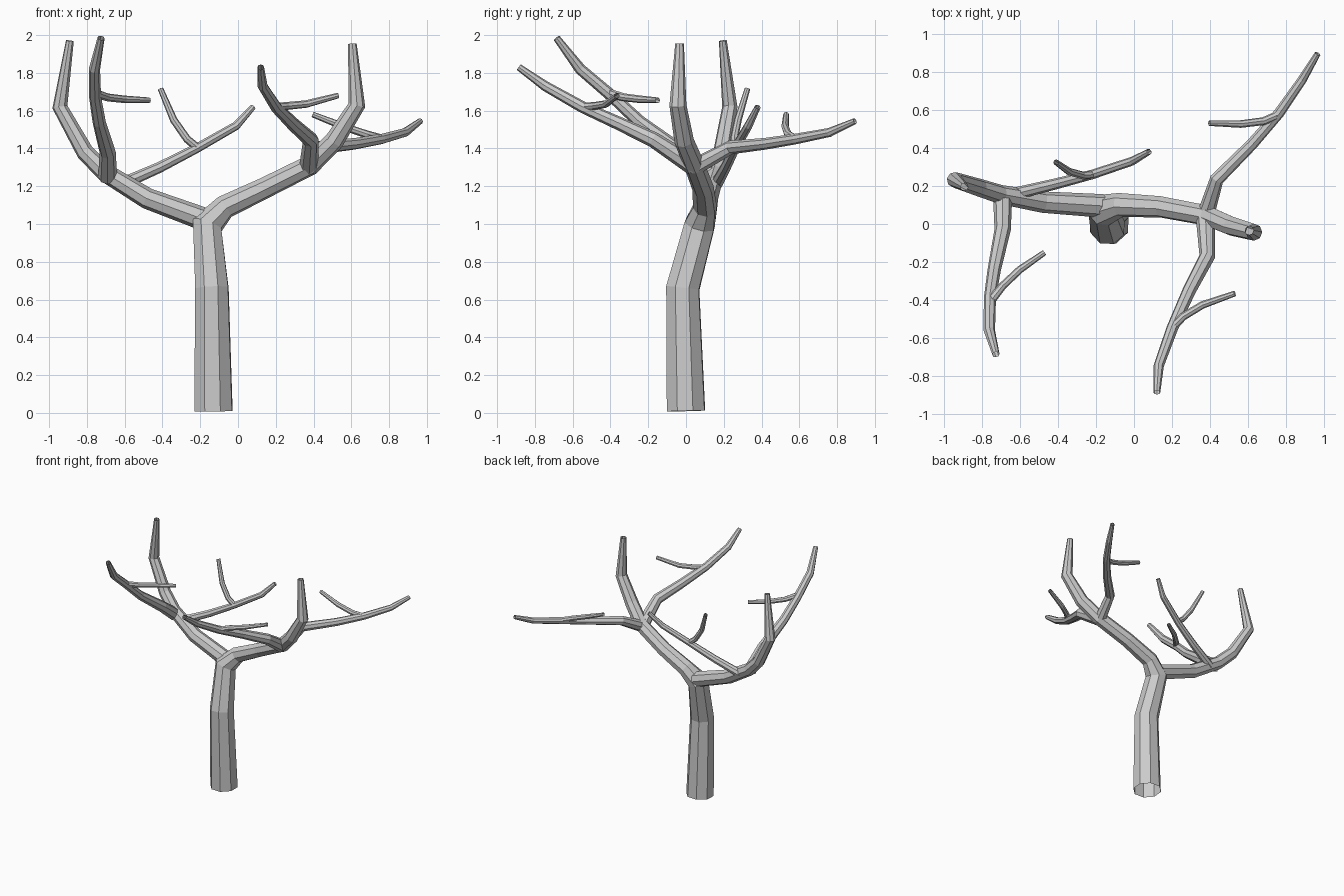
import bpy


def limb(name, pts):
    """Tapered eight-sided open tube through (x, y, z, radius) points."""
    cu = bpy.data.curves.new(name, 'CURVE')
    cu.dimensions = '3D'
    cu.bevel_depth = 1.0
    cu.bevel_resolution = 2
    cu.use_fill_caps = False
    sp = cu.splines.new('POLY')
    sp.points.add(len(pts) - 1)
    for p, (x, y, z, r) in zip(sp.points, pts):
        p.co = (x, y, z, 1)
        p.radius = r
    sp.use_smooth = False
    ob = bpy.data.objects.new(name, cu)
    bpy.context.collection.objects.link(ob)
    bpy.ops.object.select_all(action='DESELECT')
    ob.select_set(True)
    bpy.context.view_layer.objects.active = ob
    bpy.ops.object.convert(target='MESH')
    return bpy.context.object


# trunk running on into the right main limb
limb("trunk_and_right_limb", [
    (-.13, 0, .01, .108), (-.138, -.017, .66, .094), (-.163, .072, .995, .086),
    (-.07, .10, 1.09, .064), (.14, .09, 1.19, .057), (.38, .045, 1.31, .055),
    (.51, -.01, 1.44, .052), (.63, -.043, 1.63, .045), (.605, -.034, 1.955, .023)])

# left main limb
limb("left_limb", [
    (-.165, .095, 1.02, .062), (-.48, .115, 1.135, .056), (-.70, .155, 1.27, .05),
    (-.81, .19, 1.38, .047), (-.943, .232, 1.62, .041), (-.89, .195, 1.97, .021)])

# branches growing from the left limb
limb("left_front_branch", [
    (-.69, .14, 1.25, .05), (-.69, -.03, 1.38, .043), (-.735, -.245, 1.54, .035),
    (-.757, -.39, 1.675, .032), (-.76, -.56, 1.82, .03), (-.725, -.685, 1.985, .019)])
limb("left_back_branch", [
    (-.62, .16, 1.21, .033), (-.415, .21, 1.30, .029), (-.22, .26, 1.40, .025),
    (-.01, .33, 1.52, .023), (.08, .38, 1.62, .016)])

# branches growing from the right limb
limb("right_front_branch", [
    (.375, .05, 1.30, .052), (.385, -.17, 1.445, .042), (.29, -.35, 1.53, .036),
    (.20, -.55, 1.62, .031), (.13, -.745, 1.73, .027), (.12, -.885, 1.83, .018)])
limb("right_back_branch", [
    (.38, .06, 1.31, .045), (.435, .235, 1.405, .037), (.62, .42, 1.425, .031),
    (.76, .58, 1.45, .028), (.885, .76, 1.485, .024), (.965, .895, 1.545, .016)])

# twigs
limb("left_front_twig", [
    (-.75, -.40, 1.69, .024), (-.69, -.325, 1.67, .021), (-.60, -.24, 1.66, .02),
    (-.47, -.15, 1.655, .015)])
limb("left_back_twig", [
    (-.21, .26, 1.40, .022), (-.27, .255, 1.45, .021), (-.34, .275, 1.55, .02),
    (-.41, .325, 1.715, .015)])
limb("right_front_twig", [
    (.205, -.54, 1.62, .022), (.26, -.485, 1.625, .021), (.36, -.425, 1.635, .02),
    (.53, -.365, 1.68, .015)])
limb("right_back_twig", [
    (.75, .57, 1.455, .022), (.68, .54, 1.475, .021), (.56, .525, 1.515, .02),
    (.395, .53, 1.58, .015)])
